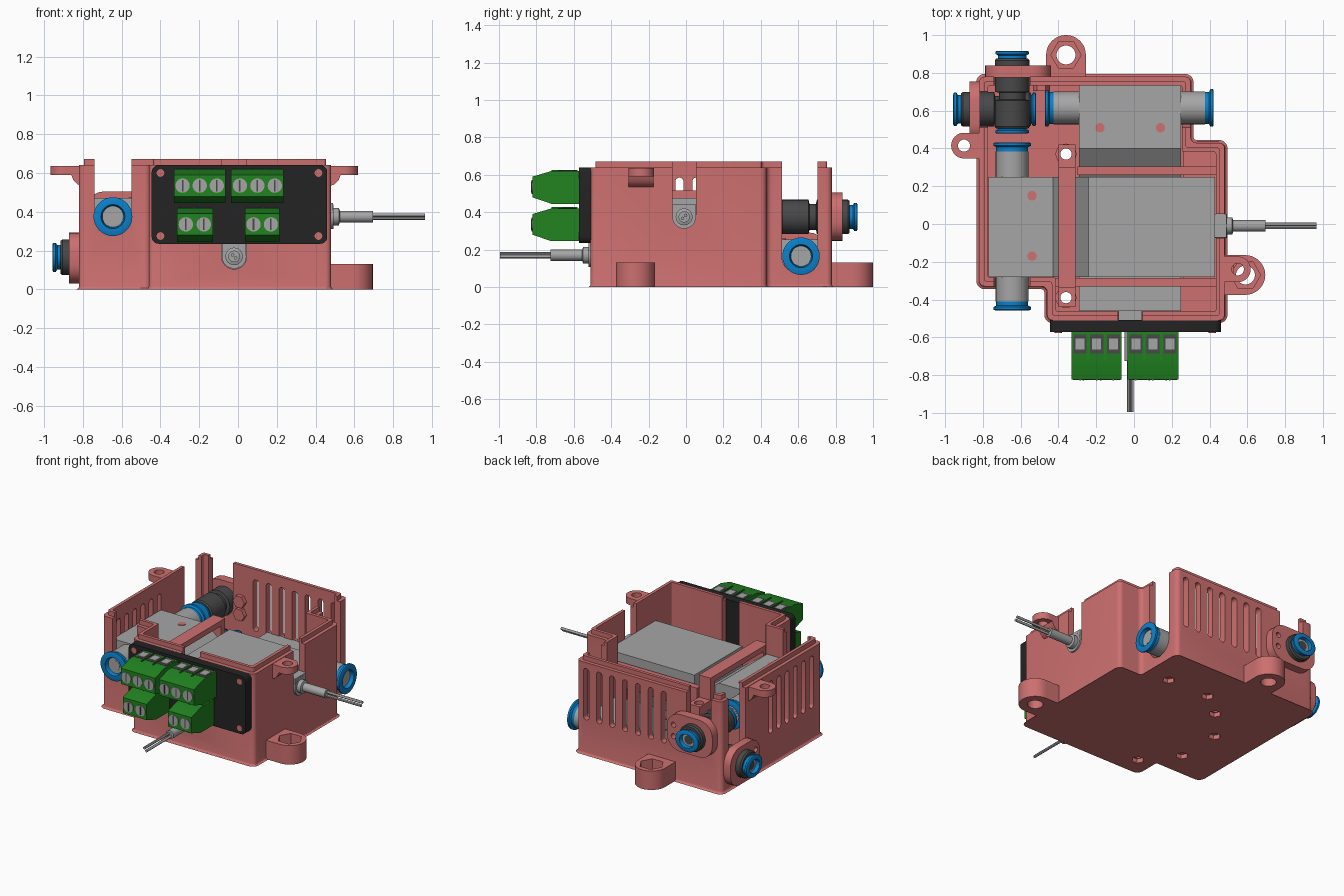
import bpy, bmesh, math
from mathutils import Vector

cube = bpy.data.objects.get("Cube")
if cube:
    bpy.data.objects.remove(cube, do_unlink=True)


def material(name, r, g, b):
    m = bpy.data.materials.new(name)
    m.diffuse_color = (r, g, b, 1)
    m.use_nodes = True
    m.node_tree.nodes["Principled BSDF"].inputs["Base Color"].default_value = (r, g, b, 1)
    return m


RED = material("housing red", .61, .16, .16)
GREY = material("valve grey", .38, .38, .38)
DARK = material("union dark grey", .065, .065, .065)
BLUE = material("collar blue", .003, .22, .6)
GREEN = material("terminal green", .015, .23, .015)
BLACK = material("panel black", .017, .017, .017)
made = []


def finish(name, bm, mat):
    bmesh.ops.recalc_face_normals(bm, faces=bm.faces)
    me = bpy.data.meshes.new(name)
    bm.to_mesh(me)
    bm.free()
    me.materials.append(mat)
    ob = bpy.data.objects.new(name, me)
    bpy.context.collection.objects.link(ob)
    made.append(ob)
    return ob


def prism(name, pts, axis, lo, hi, mat, bevel=0, base_bevel=0):
    """Extrude a profile along an axis, rounding the edges that run along it."""
    place = {"x": lambda u, v, w: (w, u, v), "y": lambda u, v, w: (u, w, v),
             "z": lambda u, v, w: (u, v, w)}[axis]
    bm = bmesh.new()
    low, high = [[bm.verts.new(place(u, v, w)) for u, v in pts] for w in (lo, hi)]
    bm.faces.new(low)
    bm.faces.new(high)
    n = len(pts)
    for i in range(n):
        j = (i + 1) % n
        bm.faces.new((low[i], low[j], high[j], high[i]))
    if bevel:
        edges = [bm.edges.get((a, b)) for a, b in zip(low, high)]
        bmesh.ops.bevel(bm, geom=edges, offset=bevel, segments=5, profile=.5, affect="EDGES")
    if base_bevel:
        edges = [e for e in bm.edges if all(v.co.z < lo + 1e-5 for v in e.verts)]
        bmesh.ops.bevel(bm, geom=edges, offset=base_bevel, segments=3, profile=.5, affect="EDGES")
    return finish(name, bm, mat)


def rect(u0, u1, v0, v1):
    return [(u0, v0), (u1, v0), (u1, v1), (u0, v1)]


def box(name, x0, x1, y0, y1, z0, z1, mat):
    return prism(name, rect(x0, x1, y0, y1), "z", z0, z1, mat)


def lathe(name, pos, axis, profile, mat, n=32, flat=1):
    """Turn (radius, height) points about an axis; flat squashes it in height."""
    bm = bmesh.new()
    q = Vector(axis).to_track_quat("Z", "Y")
    rings = []
    for r, h in profile:
        ring = []
        for i in range(n):
            a = 2 * math.pi * i / n
            p = q @ Vector((r * math.cos(a), r * math.sin(a), h))
            p.z *= flat
            ring.append(bm.verts.new(p + Vector(pos)))
        rings.append(ring)
    for a, b in zip(rings, rings[1:]):
        for i in range(n):
            j = (i + 1) % n
            bm.faces.new((a[i], a[j], b[j], b[i]))
    bm.faces.new(rings[0])
    bm.faces.new(rings[-1])
    return finish(name, bm, mat)


def rod(name, pos, axis, r, length, mat, n=32):
    return lathe(name, pos, axis, [(r, 0), (r, length)], mat, n)


def combine(target, op, tools):
    for t in tools:
        mod = target.modifiers.new("cut", "BOOLEAN")
        mod.operation, mod.solver, mod.object = op, "EXACT", t
        bpy.context.view_layer.objects.active = target
        bpy.ops.object.modifier_apply(modifier=mod.name)
    for t in tools:
        made.remove(t)
        bpy.data.objects.remove(t, do_unlink=True)


X, Y, Z = Vector((1, 0, 0)), Vector((0, 1, 0)), Vector((0, 0, 1))


# Housing: two overlapping squares, with an inset lip
def outline(d):
    l, f, r, b = -.82 + d, -.33 + d, .30 - d, .78 - d
    l2, f2, r2, b2 = -.46 + d, -.51 + d, .48 - d, .43 - d
    return [(l, f), (l2, f), (l2, f2), (r2, f2), (r2, b2), (r, b2), (r, b), (l, b)]


housing = prism("housing", outline(0), "z", 0, .64, RED, .03, .015)
adds = [prism("lip", outline(.025), "z", .5, .672, RED, .015)]
combine(housing, "UNION", adds)
cuts = [prism("cavity", outline(.047), "z", .05, .9, RED, .01)]
# Open slots for the fittings, then for the cable glands
for x, z, y0, y1 in ((-.645, .375, -.4, -.2), (-.645, .375, .7, .85), (-.02, .17, -.6, -.4)):
    w = .065 if x > -.1 else .095
    cuts.append(box("slot", x - w, x + w, y0, y1, z, .9, RED))
    cuts.append(rod("slot", (x, y0, z), Y, w, y1 - y0, RED))
for y, z, x0, x1 in ((.607, .165, -.9, -.7), (.607, .165, .2, .4), (-.01, .375, .4, .6)):
    w = .063 if x1 > .5 else .095
    cuts.append(box("slot", x0, x1, y - w, y + w, z, .9, RED))
    cuts.append(rod("slot", (x0, y, z), X, w, x1 - x0, RED))
# Ventilation slots
for i in range(6):
    y = .235 - .09 * i
    cuts.append(prism("vent", rect(y - .021, y + .021, .22, .585), "x", -.9, -.7, RED, .0205))
for i in range(7):
    x = .225 - .1 * i
    cuts.append(prism("vent", rect(x - .021, x + .021, .24, .6), "y", .7, .85, RED, .0205))
# Screw pockets underneath
strap_screws = [(-.36, .37), (-.36, -.39)]
valve_screws = [(-.54, .15), (-.54, -.17), (-.18, .51), (.14, .51)]
for x, y in strap_screws + valve_screws:
    cuts.append(rod("pocket", (x, y, -.1), Z, .04, .13, RED, 6))
for x, y in strap_screws:
    cuts.append(rod("bore", (x, y, -.1), Z, .03, .3, RED, 20))
combine(housing, "DIFFERENCE", cuts)

# Mounting lugs with nut pockets
for name, x, y, wall in (("back_lug", -.36, .895, (-.465, -.255, .765, .895)),
                         ("side_lug", .59, -.27, (.465, .59, -.375, -.165))):
    lug = rod(name, (x, y, 0), Z, .105, .132, RED, 48)
    combine(lug, "UNION", [box("web", *wall, 0, .132, RED)])
    combine(lug, "DIFFERENCE", [rod("bore", (x, y, -.1), Z, .05, .4, RED),
                                rod("nut", (x, y, .06), Z, .08, .2, RED, 6)])

# Lid ears with gussets
for name, x, y, wall, s in (("right_ear", -.90, .415, -.79, -1), ("left_ear", .55, -.24, .46, 1)):
    ear = rod(name, (x, y, .59), Z, .068, .047, RED)
    combine(ear, "UNION", [box("web", min(x, wall), max(x, wall), y - .067, y + .067, .59, .637, RED)])
    combine(ear, "DIFFERENCE", [rod("bore", (x, y, .5), Z, .032, .3, RED)])
    prism(name + "_gusset", [(wall, .53), (wall + s * .035, .54), (wall + s * .06, .565),
                             (wall + s * .07, .592), (wall, .592)], "y", y - .067, y + .067, RED)

# Inner supports
box("valve_support", -.775, -.45, -.28, .25, .04, .268, RED)
box("coil_support", .26, .44, -.3, .385, .04, .268, RED)
box("back_rib", -.30, .44, .26, .305, .268, .42, RED)
box("front_rib", -.42, .44, -.33, -.287, .268, .42, RED)

# Two stacked valves with a sloped neck between port block and coil
def valve(name, axis, s, bottom, lo, hi):
    pts = [(-.77, 0), (.43, 0), (.43, .205), (-.24, .205), (-.24, .06), (-.43, .2), (-.77, .2)]
    shift = 0 if s > 0 else -.03
    prism(name, [(s * u + shift, v + bottom) for u, v in pts], axis, lo, hi, GREY)


valve("upper_valve", "y", 1, .27, -.28, .25)
valve("lower_valve", "x", -1, .055, -.29, .25)
for i, (x, y) in enumerate(valve_screws):
    rod("valve_screw", (x, y, .46 if i < 2 else .245), Z, .025, .014, RED, 20)

# Strap over the upper valve and its posts
half = [(.30, .36), (.30, .515), (-.335, .515), (-.335, .36)]
strap = prism("strap", [(-.44, .36), (-.44, .3), (-.283, .3), (-.283, .477), (.253, .477),
                        (.253, .3), (.42, .3), (.42, .36)] + half, "x", -.40, -.31, RED)
combine(strap, "DIFFERENCE", [rod("bore", (x, y, .1), Z, .03, .5, RED, 20) for x, y in strap_screws])
for x, y in strap_screws:
    post = rod("strap_post", (x, y, .045), Z, .055, .256, RED)
    combine(post, "DIFFERENCE", [rod("bore", (x, y, 0), Z, .03, .5, RED, 20)])


# Push-in collar, open in the middle
def collar(pos, axis, k=1, flat=1):
    prof = [(.03, 0), (.085, 0), (.085, .022), (.1, .03), (.1, .043), (.09, .047),
            (.062, .047), (.055, .01)]
    lathe("collar", pos, axis, [(r * k, h) for r, h in prof], BLUE, 40, flat)
    rod("tube_seat", Vector(pos), axis, .055 * k, .022, GREY)
    rod("tube_bore", Vector(pos), axis, .035 * k, .024, DARK if k < 1 else GREY)


for pos, axis, length in (((-.645, -.27, .375), -Y, .14), ((-.645, .24, .375), Y, .145),
                          ((.24, .615, .165), X, .135), ((-.28, .615, .165), -X, .145)):
    rod("valve_port", pos, axis, .087, length, GREY)
    collar(Vector(pos) + axis * length, axis)

# Bulkhead unions with their rounded flange plates
for centre, axis in (((-.645, .505, .375), Y), ((-.545, .607, .165), -X)):
    c = Vector(centre)
    lathe("union_body", c, axis, [(.085, 0), (.092, .01), (.092, .15), (.07, .155), (.07, .19),
                                  (.092, .195), (.092, .36), (.085, .37)], DARK)
    collar(c + axis * .365, axis, .88, .85)
    collar(c + axis * .02, -axis, .88)
back_plate = prism("back_plate", rect(-.79, -.44, .245, .505), "y", .775, .838, RED, .1)
side_plate = prism("side_plate", rect(.43, .755, .03, .292), "x", -.872, -.815, RED, .1)
combine(back_plate, "DIFFERENCE", [rod("bore", (-.49, .7, z), Y, .018, .3, RED, 16) for z in (.34, .42)])
combine(side_plate, "DIFFERENCE", [rod("bore", (-1, .475, z), X, .018, .3, RED, 16) for z in (.13, .21)])
for z in (.335, .425):
    rod("plate_nut", (-.49, .705, z), Y, .045, .03, RED, 6)

# Cables with glands and bare wire ends
for pos, axis in (((-.02, -.46, .17), -Y), ((.43, -.01, .375), X)):
    p = Vector(pos)
    rod("gland", p, axis, .063, .062, GREY)
    side = Vector((axis.y, axis.x, 0)) * .062
    a, b = p - side, p + side + axis * .06
    box("gland_top", min(a.x, b.x), max(a.x, b.x), min(a.y, b.y), max(a.y, b.y), p.z, p.z + .07, GREY)
    lathe("cable", p, axis, [(.045, 0), (.045, .09), (.03, .095), (.03, .265)], GREY)
    for d in (-.008, .008):
        rod("wire", p + axis * .25 + Vector((d * axis.y, d * axis.x, d)), axis, .009, .285, GREY, 12)

# Front panel with corner screws
prism("panel", rect(-.445, .46, .235, .64), "y", -.572, -.508, BLACK, .035)
for x in (-.40, .415):
    for z in (.275, .6):
        rod("panel_screw", (x, -.565, z), -Y, .02, .011, RED, 20)

# Terminal blocks
for x0, x1, z, pins in ((-.33, -.065, .535, 3), (-.035, .235, .535, 3),
                        (-.315, -.13, .335, 2), (.035, .215, .335, 2)):
    side = [(-.57, -.09), (-.57, .085), (-.72, .085), (-.822, .055), (-.822, -.055), (-.72, -.09)]
    prism("terminal", [(y, z + h) for y, h in side], "x", x0, x1, GREEN)
    pitch = (x1 - x0) / pins
    for i in range(pins):
        x = x0 + pitch * (i + .5)
        rod("terminal_screw", (x, -.82, z), -Y, .037, .007, GREY)
        box("screw_slit", x - .004, x + .004, -.829, -.82, z - .03, z + .03, DARK)
        box("wire_frame", x - .035, x + .035, -.685, -.585, z + .08, z + .087, DARK)
        box("wire_entry", x - .024, x + .024, -.665, -.605, z + .08, z + .09, GREY)
        if i:
            edge = x - pitch / 2
            box("terminal_seam", edge - .004, edge + .004, -.72, -.58, z + .08, z + .092, GREEN)

# Smooth the round parts, keep the edges sharp
for ob in made:
    ob.select_set(True)
bpy.context.view_layer.objects.active = housing
bpy.ops.object.shade_smooth_by_angle(angle=math.radians(30))
